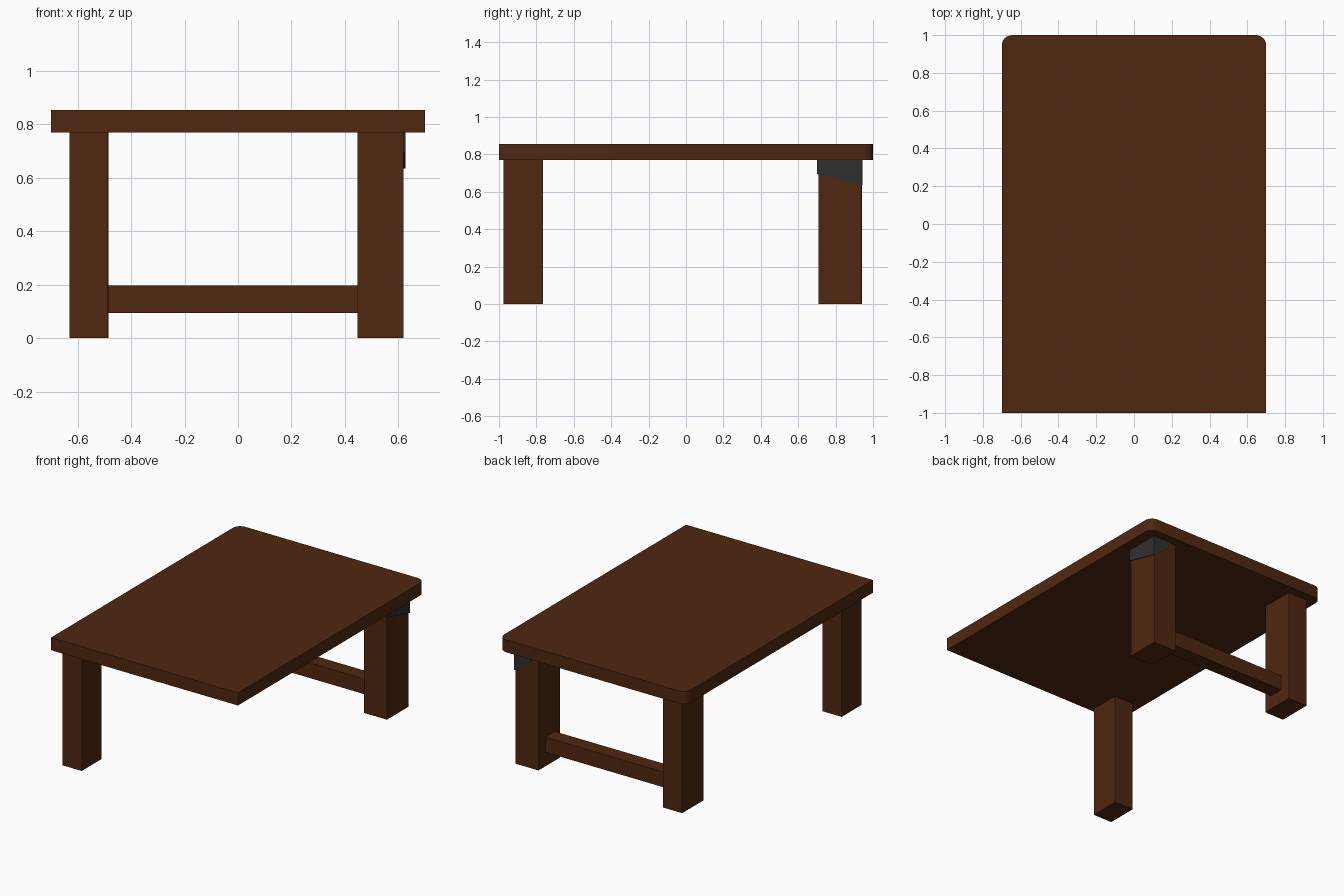
import bpy, bmesh
from mathutils import Vector

if "Cube" in bpy.data.objects:
    bpy.data.objects.remove(bpy.data.objects["Cube"])


def material(name, rgb):
    m = bpy.data.materials.new(name)
    m.diffuse_color = (*rgb, 1)
    m.use_nodes = True
    m.node_tree.nodes["Principled BSDF"].inputs["Base Color"].default_value = m.diffuse_color
    return m


WOOD = material("dark_wood", (0.08, 0.02, 0.005))
METAL = material("dark_metal", (0.028, 0.028, 0.028))


def finish(name, bm, mat):
    bmesh.ops.recalc_face_normals(bm, faces=bm.faces)
    me = bpy.data.meshes.new(name)
    bm.to_mesh(me)
    bm.free()
    me.materials.append(mat)
    ob = bpy.data.objects.new(name, me)
    bpy.context.collection.objects.link(ob)
    return ob


def box_mesh(x, y, z):
    bm = bmesh.new()
    bmesh.ops.create_cube(bm, size=1)
    for v in bm.verts:
        v.co = [r[0] if c < 0 else r[1] for c, r in zip(v.co, (x, y, z))]
    return bm


def plate(name, profile, thickness):
    """Extrude a flat outline along a thickness vector."""
    bm = bmesh.new()
    face = bm.faces.new([bm.verts.new(p) for p in profile])
    ext = bmesh.ops.extrude_face_region(bm, geom=[face], use_keep_orig=True)
    new = [g for g in ext["geom"] if isinstance(g, bmesh.types.BMVert)]
    bmesh.ops.translate(bm, verts=new, vec=Vector(thickness))
    return finish(name, bm, METAL)


# Tabletop with the two back corners rounded
bm = box_mesh((-0.7, 0.7), (-1, 1), (0.77, 0.855))
corners = [e for e in bm.edges
           if all(v.co.y > 0.9 for v in e.verts)
           and abs(e.verts[0].co.z - e.verts[1].co.z) > 0.01]
bmesh.ops.bevel(bm, geom=corners, offset=0.055, segments=6, profile=0.5, affect='EDGES')
top = finish("tabletop", bm, WOOD)
bpy.context.view_layer.objects.active = top
top.select_set(True)
bpy.ops.object.shade_smooth_by_angle()

# Three legs (front right one is absent) and the back stretcher
parts = {
    "front_left_leg": ((-0.63, -0.487), (-0.975, -0.765), (0, 0.77)),
    "back_left_leg": ((-0.63, -0.485), (0.71, 0.94), (0, 0.77)),
    "back_right_leg": ((0.447, 0.62), (0.708, 0.938), (0, 0.77)),
    "back_stretcher": ((-0.485, 0.447), (0.765, 0.865), (0.095, 0.198)),
}
for name, dims in parts.items():
    finish(name, box_mesh(*dims), WOOD)

# Tapered metal bracket wrapped round the back right leg
plate("bracket_side",
      [(0.62, 0.70, 0.77), (0.62, 0.70, 0.695), (0.62, 0.943, 0.635), (0.62, 0.943, 0.77)],
      (0.006, 0, 0))
plate("bracket_back",
      [(0.62, 0.938, 0.77), (0.62, 0.938, 0.635), (0.505, 0.938, 0.72), (0.505, 0.938, 0.77)],
      (0, 0.005, 0))
